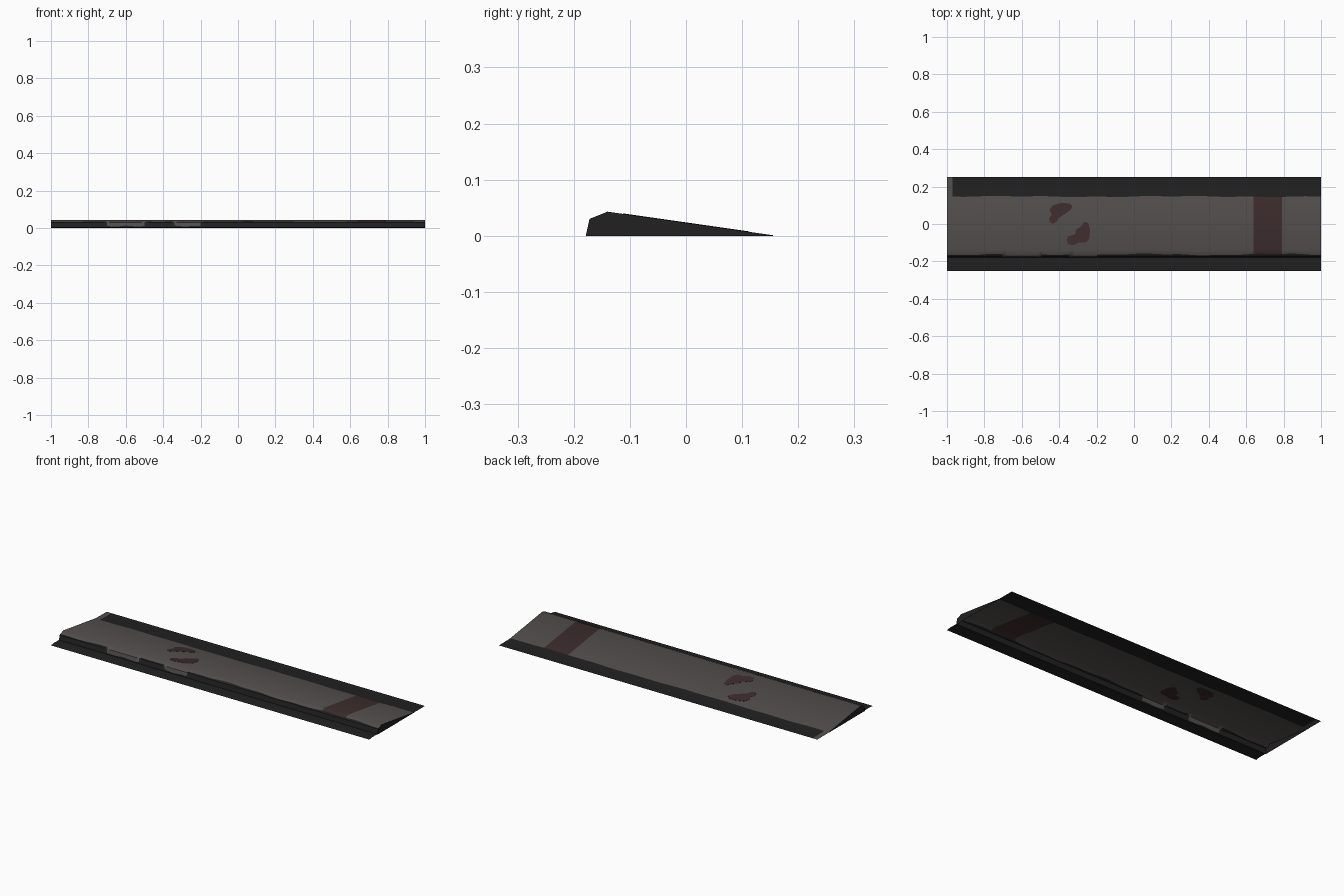
import bpy, bmesh, math

if "Cube" in bpy.data.objects:
    bpy.data.objects.remove(bpy.data.objects["Cube"])


def material(name, rgb):
    m = bpy.data.materials.new(name)
    m.diffuse_color = (*rgb, 1)
    m.use_nodes = True
    m.node_tree.nodes["Principled BSDF"].inputs["Base Color"].default_value = m.diffuse_color
    return m


BLACK = material("dark tar", (0.015, 0.015, 0.015))
GREY = material("worn grey", (0.085, 0.078, 0.075))
RED = material("faded maroon", (0.046, 0.025, 0.025))

# Cross-section (y, z), from front lip to back edge
PROFILE = [(-0.25, 0.0), (-0.225, 0.004), (-0.178, 0.003), (-0.172, 0.03),
           (-0.14, 0.043), (0.155, 0.001), (0.25, 0.0)]
PATCHES = [(-0.70, -0.50), (-0.34, -0.20)]   # grey paint running down the riser
BAND = (0.64, 0.79)                          # maroon cross band
CORNER = -0.97                               # grey end of the back strip


def height(y):
    for (y0, z0), (y1, z1) in zip(PROFILE, PROFILE[1:]):
        if y <= y1 + 1e-6:
            return z0 + (z1 - z0) * (y - y0) / (y1 - y0)
    return 0.0


def in_patch(x):
    return any(a - 1e-4 <= x <= b + 1e-4 for a, b in PATCHES)


def front_edge(x):
    if in_patch(x):
        return -0.1765 + 0.0006 * math.sin(x * 50)
    return -0.163 + 0.004 * math.sin(x * 9 + 1) + 0.002 * math.sin(x * 31)


def back_edge(x):
    return 0.147 + 0.002 * math.sin(x * 7) + 0.0015 * math.sin(x * 23)


def make_object(name, bm, mats):
    mesh = bpy.data.meshes.new(name)
    bm.to_mesh(mesh)
    bm.free()
    for m in mats:
        mesh.materials.append(m)
    ob = bpy.data.objects.new(name, mesh)
    bpy.context.collection.objects.link(ob)
    return ob


# Ramp sheet: columns along x, rows follow the profile and the paint edges
xs = {round(-1 + i * 0.04, 4) for i in range(51)} | {*BAND, CORNER}
for a, b in PATCHES:
    xs |= {a, b, round(a - 0.008, 4), round(b + 0.008, 4)}
xs = sorted(xs)

bm = bmesh.new()
columns = []
for x in xs:
    ys = [-0.25, -0.225, -0.178, *sorted((-0.172, front_edge(x))),
          -0.14, back_edge(x), 0.155, 0.25]
    columns.append([bm.verts.new((x, y, height(y))) for y in ys])
for i in range(len(xs) - 1):
    mid = (xs[i] + xs[i + 1]) / 2
    patch = in_patch(xs[i]) and in_patch(xs[i + 1])
    paint = 2 if BAND[0] < mid < BAND[1] else 1
    for r in range(8):
        a, b = columns[i], columns[i + 1]
        f = bm.faces.new((a[r], b[r], b[r + 1], a[r + 1]))
        painted = r in (4, 5) or (r == 3 and patch) or (r in (6, 7) and mid < CORNER)
        f.material_index = paint if painted else 0
ramp = make_object("ramp_sheet", bm, (BLACK, GREY, RED))
bpy.context.view_layer.objects.active = ramp
ramp.select_set(True)
bpy.ops.object.shade_smooth_by_angle(angle=math.radians(40))

# End caps closing the raised profile
for side, x in (("left", -1), ("right", 1)):
    bm = bmesh.new()
    outline = [(-0.178, 0.0)] + PROFILE[2:6] + [(0.155, 0.0)]
    vs = [bm.verts.new((x, y, z)) for y, z in outline]
    bm.faces.new(vs if x < 0 else vs[::-1])
    make_object(side + "_end_cap", bm, (BLACK,))

# Maroon spots: thin plates straddling the sheet so they show on both sides
SPOTS = {
    "upper_spot": [(-0.45, 0.01), (-0.435, 0.0), (-0.415, 0.01), (-0.405, 0.03),
                   (-0.375, 0.05), (-0.34, 0.075), (-0.33, 0.095), (-0.345, 0.11),
                   (-0.385, 0.113), (-0.435, 0.10), (-0.452, 0.075), (-0.44, 0.05),
                   (-0.455, 0.03)],
    "lower_spot": [(-0.36, -0.085), (-0.35, -0.11), (-0.32, -0.112), (-0.295, -0.10),
                   (-0.26, -0.10), (-0.24, -0.08), (-0.235, -0.03), (-0.245, 0.005),
                   (-0.265, 0.013), (-0.28, -0.01), (-0.31, -0.03), (-0.315, -0.055),
                   (-0.35, -0.065)],
}
for name, pts in SPOTS.items():
    bm = bmesh.new()
    top, low = ([bm.verts.new((x, y, height(y) + d)) for x, y in pts]
                for d in (0.0008, -0.0008))
    bm.faces.new(top)
    bm.faces.new(low[::-1])
    for i in range(len(pts)):
        j = (i + 1) % len(pts)
        bm.faces.new((top[i], low[i], low[j], top[j]))
    bmesh.ops.recalc_face_normals(bm, faces=bm.faces)
    make_object(name, bm, (RED,))
